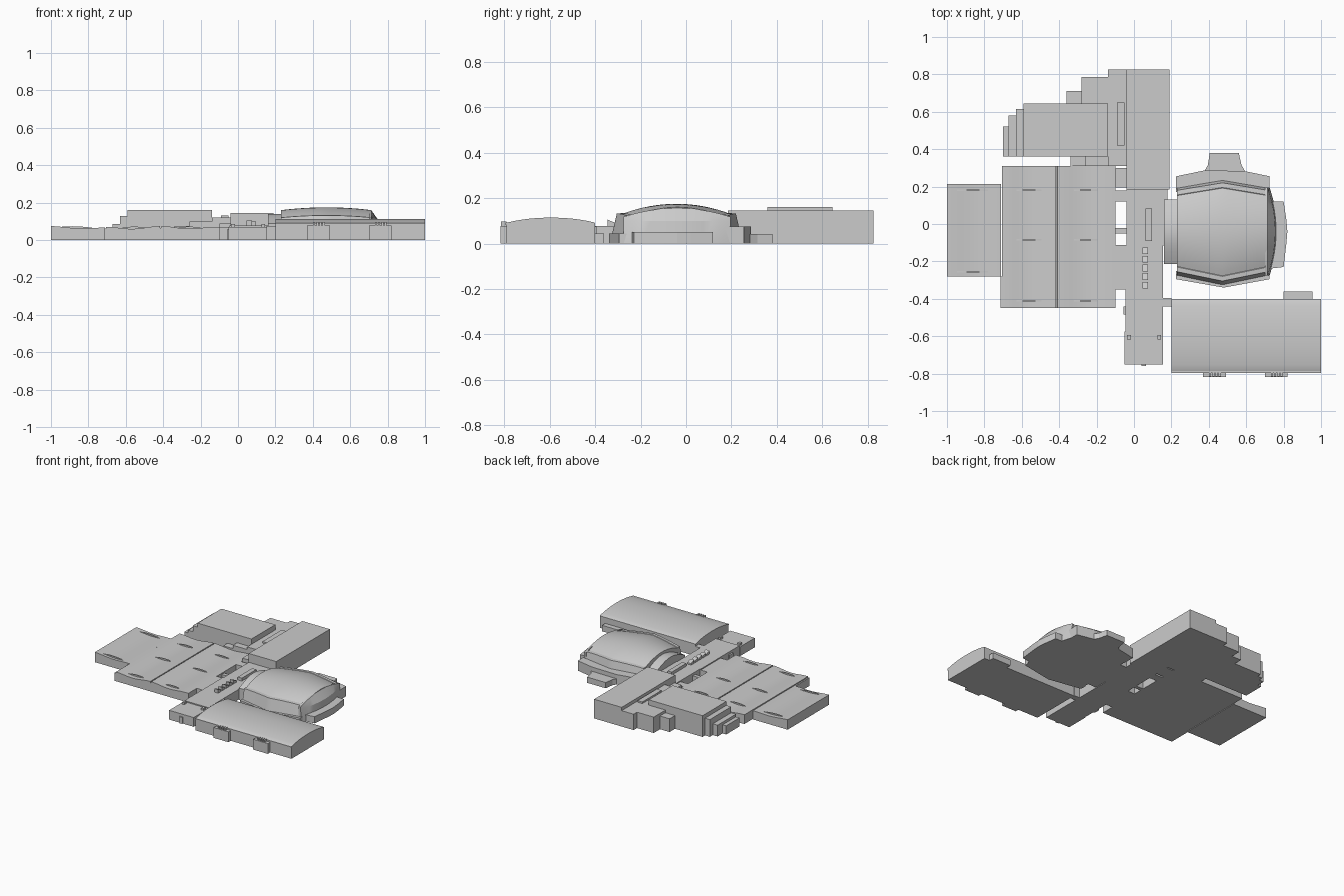
import bpy, bmesh, math

if "Cube" in bpy.data.objects:
    bpy.data.objects.remove(bpy.data.objects["Cube"])


def loft(name, rings, smooth=False):
    """Skin a list of equal-length closed rings and cap both ends."""
    bm = bmesh.new()
    vs = [[bm.verts.new(p) for p in r] for r in rings]
    n = len(rings[0])
    for a, b in zip(vs, vs[1:]):
        for i in range(n):
            j = (i + 1) % n
            bm.faces.new((a[i], a[j], b[j], b[i]))
    bm.faces.new(vs[0])
    bm.faces.new(vs[-1])
    bmesh.ops.recalc_face_normals(bm, faces=bm.faces)
    me = bpy.data.meshes.new(name)
    bm.to_mesh(me)
    bm.free()
    ob = bpy.data.objects.new(name, me)
    bpy.context.collection.objects.link(ob)
    if smooth:
        bpy.ops.object.select_all(action='DESELECT')
        ob.select_set(True)
        bpy.context.view_layer.objects.active = ob
        bpy.ops.object.shade_smooth_by_angle(angle=math.radians(25))
    return ob


def plan(name, pts, z1, z0=0.0):
    """Extrude a plan outline upward."""
    return loft(name, [[(x, y, z) for x, y in pts] for z in (z0, z1)])


def box(name, x0, x1, y0, y1, z1, z0=0.0):
    return plan(name, [(x0, y0), (x1, y0), (x1, y1), (x0, y1)], z1, z0)


def wave(x0, x1, za, zm, zb, n=12):
    """Roof curve with high ends and a soft valley."""
    out = []
    for i in range(n + 1):
        t = i / n
        out.append((x0 + (x1 - x0) * t,
                    za + (zb - za) * t - ((za + zb) / 2 - zm) * math.sin(math.pi * t) ** 2))
    return out


def wave_hall(name, top, y0, y1):
    ring = [(top[0][0], 0)] + top + [(top[-1][0], 0)]
    loft(name, [[(x, y, z) for x, z in ring] for y in (y0, y1)], True)


def lens(name, x0, x1, y, z):
    """Slim roof light spanning a roof valley."""
    ring = [(x0, z - .012), (x1, z - .012)]
    ring += [(x1 + (x0 - x1) * i / 8, z - .008 + .008 * math.sin(math.pi * i / 8)) for i in range(9)]
    loft(name, [[(x, yy, zz) for x, zz in ring] for yy in (y - .004, y + .004)])


# West halls with wavy roofs
wave_hall("west_hall", wave(-1, -.71, .075, .063, .066), -.28, .215)
wave_hall("middle_hall", wave(-.705, -.418, .070, .060, .075) + [(-.416, .064), (-.412, .064)]
          + wave(-.41, -.12, .075, .061, .070) + [(-.10, .070)], -.45, .31)
box("middle_hall_side_wall", -.715, -.705, -.45, -.28, .062)
for y in (.18, -.085, -.41):
    lens("roof_light_outer", -.63, -.48, y, .072)
    lens("roof_light_inner", -.33, -.19, y, .072)
for y in (.18, -.255):
    lens("west_roof_light", -.99, -.78, y, .074)

# North-west stepped block
box("stepped_block", -.59, -.14, .36, .645, .16)
for x0, x1, y1, z in ((-.63, -.59, .615, .13), (-.67, -.63, .58, .085), (-.70, -.67, .52, .065)):
    box("block_step", x0, x1, .36, y1, z)
box("rear_annex_low", -.36, -.28, .645, .71, .10)
box("rear_annex_high", -.28, -.14, .645, .785, .12)
box("block_link", -.14, -.04, .31, .825, .12)
box("block_link_rooflight", -.09, -.05, .42, .65, .132, .12)
box("block_front_low", -.34, -.26, .31, .36, .075)
box("block_front_high", -.26, -.14, .31, .36, .10)

# North block and central spine
box("north_block", -.04, .19, .185, .825, .145)
plan("spine", [(-.045, -.575), (.155, -.575), (.155, -.115), (.17, -.115),
               (.18, .185), (-.04, .185), (-.04, -.115), (-.045, -.115)], .078)
box("spine_south_end", -.05, .155, -.75, -.575, .070)
box("spine_south_step", .04, .065, -.758, -.75, .05)
box("spine_west_step", -.057, -.045, -.485, -.44, .06)
box("spine_rooflight", .062, .096, -.092, .082, .10, .078)
for i in range(5):
    y = -.345 + i * .046
    loft("roof_vent", [[(x, y, .078), (x, y + .036, .078), (x, y + .036, .09), (x, y, .105)]
                       for x in (.045, .076)])
for x in (-.027, .135):
    box("south_roof_box", x - .01, x + .01, -.617, -.593, .085, .07)
for y0, y1, z in ((-.35, -.112, .07), (-.05, -.022, .06), (.12, .18, .07), (.195, .30, .09)):
    box("spine_to_hall_link", -.10, -.04, y0, y1, z)

# South-east vaulted hall
prof = [(-.79, 0), (-.79, .09)]
for i in range(13):
    t = i / 12
    prof.append((-.785 + .38 * t, .093 + .021 * (1 - abs(2 * t - 1) ** 2.2)))
prof += [(-.40, .09), (-.40, 0)]
loft("southeast_hall", [[(x, y, z) for y, z in prof] for x in (.20, 1.0)], True)
box("southeast_hall_eave", .20, 1.0, -.796, -.785, .092, .082)
box("southeast_hall_link", .155, .20, -.44, -.395, .075)
box("southeast_hall_rear_porch", .80, .955, -.40, -.362, .045)
for x in (.37, .70):
    box("hall_entrance", x, x + .122, -.818, -.79, .078)
    for k in range(4):
        box("entrance_vent", x + .032 + k * .017, x + .043 + k * .017, -.815, -.79, .096, .078)

# Domed hall: pointed plan, sloping side walls, arched roof
rings = []
for i in range(17):
    x = .23 + .485 * i / 16
    q = (x - .4725) / .2425
    ys, yn = -.335 + .05 * abs(q), .25 - .04 * abs(q)
    e = .132 - .012 * q * q
    ring = [(ys, 0), (ys + .03, e), (ys + .055, e + .002)]
    a, b = ys + .058, yn - .058
    for k in range(17):
        t = k / 16
        ring.append((a + (b - a) * t, e + (.043 - .003 * q * q) * (1 - (2 * t - 1) ** 2)))
    ring += [(yn - .055, e + .002), (yn - .03, e), (yn, 0)]
    rings.append([(x, y, z) for y, z in ring])
loft("domed_hall", rings, True)

# Bowed, leaning east end wall of the domed hall
rings = []
for i in range(13):
    t = 2 * i / 12 - 1
    y, xb = -.04 + .235 * t, .765 - .04 * t * t
    zt = .118 + .038 * (1 - t * t)
    rings.append([(.70, y, 0), (xb, y, 0), (xb - .01, y, .10), (.715, y, zt), (.70, y, zt)])
loft("domed_hall_east_wall", rings, True)

# Low skirts around the domed hall
plan("east_terrace", [(.715, -.24), (.80, -.23), (.815, -.10), (.82, -.04), (.815, .02),
                      (.80, .12), (.715, .12)], .05)
plan("north_skirt", [(.225, .17), (.725, .17), (.725, .255), (.59, .283), (.38, .287), (.225, .255)], .075)
plan("north_porch", [(.375, .28), (.595, .28), (.575, .315), (.56, .38), (.405, .38), (.395, .315)], .043)
plan("south_skirt", [(.225, -.295), (.48, -.34), (.725, -.295), (.725, -.25), (.225, -.25)], .045)

# Arched link from spine to domed hall
link = [(-.215, 0)] + [(-.215 + .345 * k / 10, .09 + .05 * math.sin(math.pi * k / 10)) for k in range(11)] + [(.13, 0)]
loft("domed_hall_link", [[(x, y, z) for y, z in link] for x in (.16, .235)], True)
